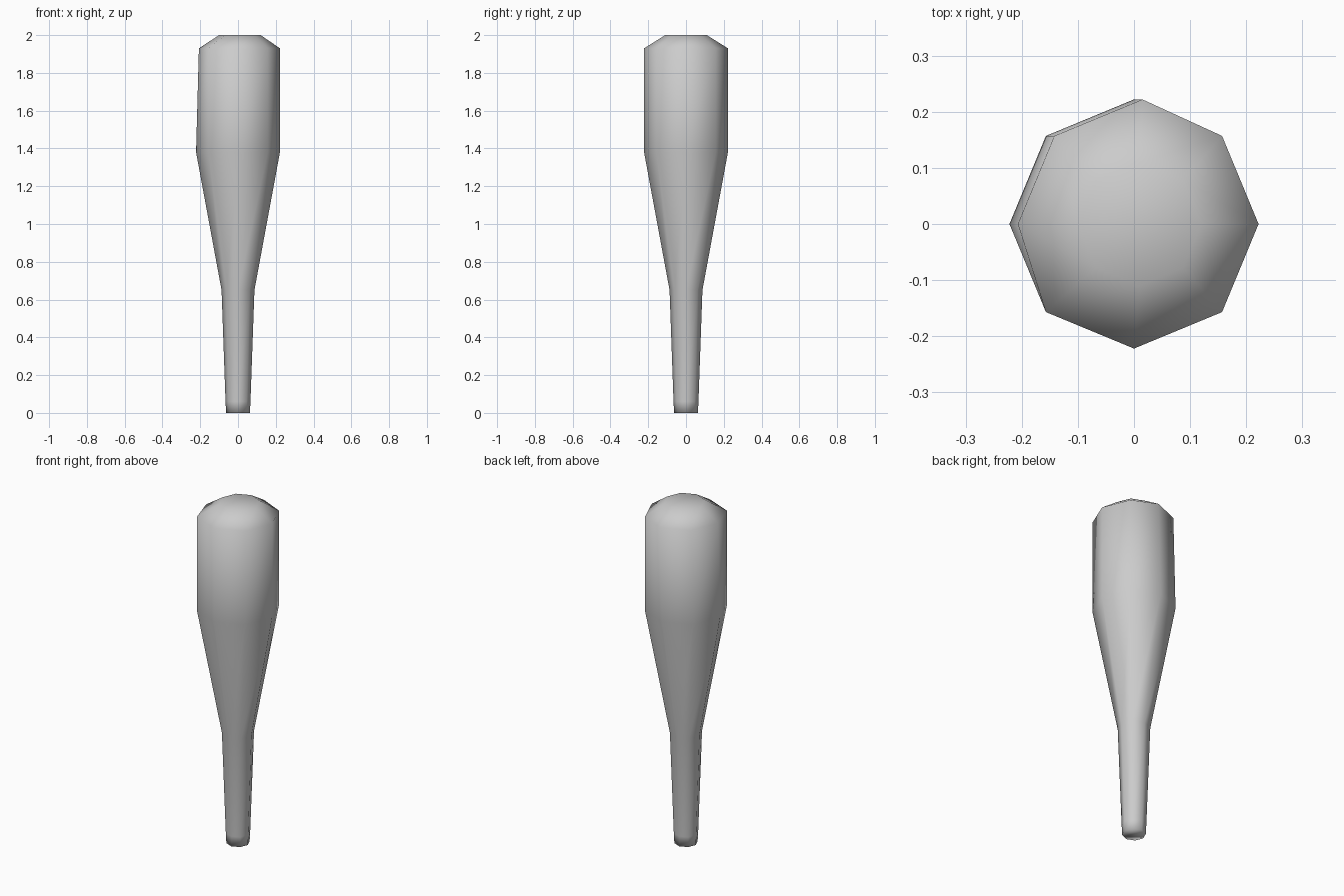
import bpy, bmesh, math

if "Cube" in bpy.data.objects:
    bpy.data.objects.remove(bpy.data.objects["Cube"])

SIDES = 8
# Lathe profile from grip end to tip: (radius, height)
PROFILE = [(0.063, 0.0), (0.066, 0.06), (0.087, 0.65),
           (0.222, 1.38), (0.222, 1.93), (0.11, 2.0)]
RIM = 4

bm = bmesh.new()
rings = []
for i, (r, z) in enumerate(PROFILE):
    ring = []
    for k in range(SIDES):
        a = 2 * math.pi * k / SIDES
        # Back-left rim corners lean slightly inward
        dx = 0.015 if i == RIM and k in (2, 3, 4) else 0.01 if i > RIM else 0
        ring.append(bm.verts.new((r * math.cos(a) + dx, r * math.sin(a), z)))
    rings.append(ring)

# Side walls
for low, high in zip(rings, rings[1:]):
    for k in range(SIDES):
        n = (k + 1) % SIDES
        bm.faces.new((low[k], low[n], high[n], high[k]))

# End caps
bm.faces.new(rings[0][::-1])
bm.faces.new(rings[-1])
for f in bm.faces:
    f.smooth = True

mesh = bpy.data.meshes.new("club")
bm.to_mesh(mesh)
bm.free()
club = bpy.data.objects.new("club", mesh)
bpy.context.collection.objects.link(club)
